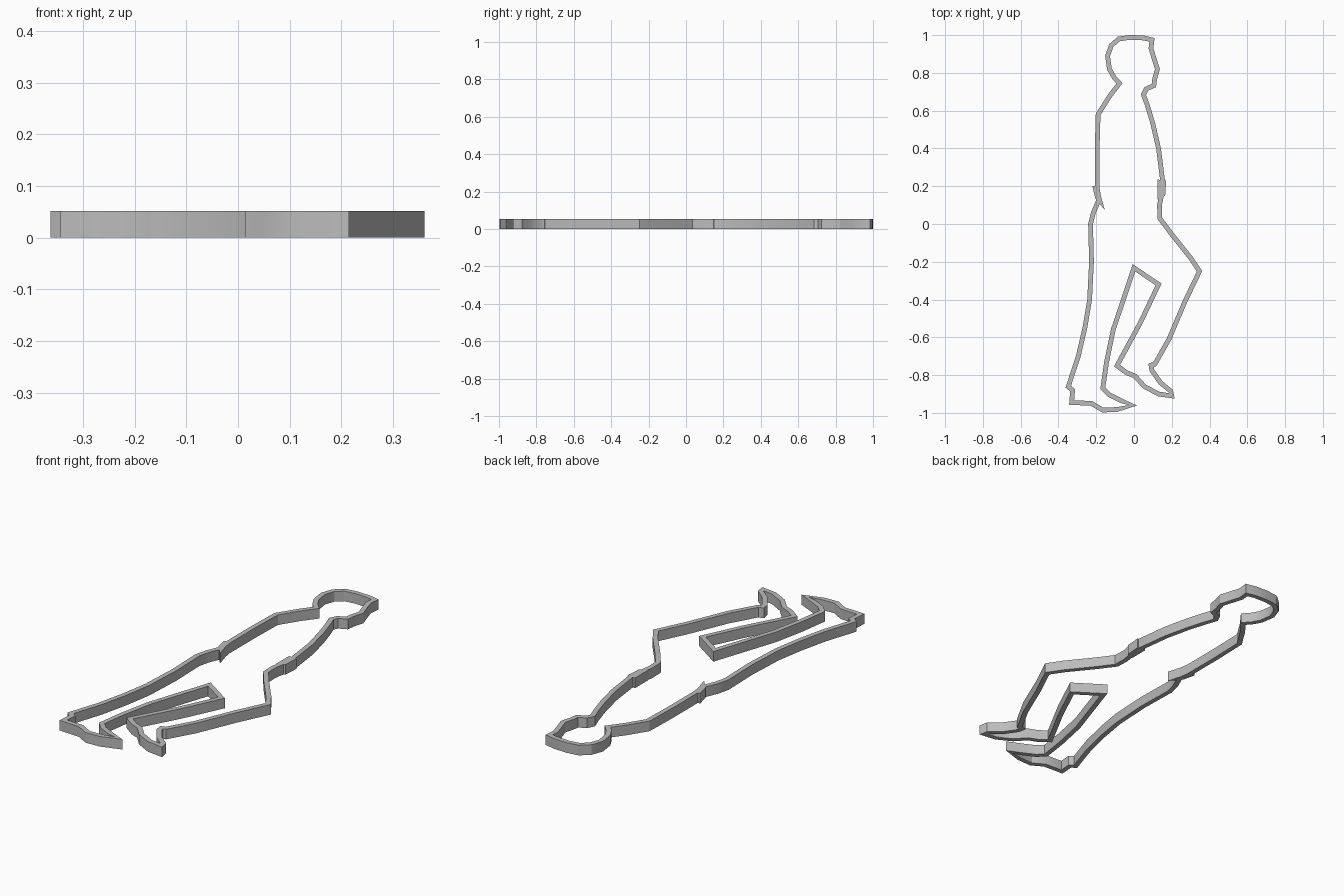
import bpy
import bmesh
from mathutils import Vector

HEIGHT = 0.052
WALL = 0.025

cube = bpy.data.objects.get("Cube")
if cube:
    bpy.data.objects.remove(cube, do_unlink=True)

grey = bpy.data.materials.new("plain grey")
grey.use_nodes = True
colour = (0.5, 0.5, 0.5, 1)
grey.diffuse_color = colour
grey.node_tree.nodes["Principled BSDF"].inputs["Base Color"].default_value = colour


def finish(name, bm):
    """Turn a bmesh into a named grey object with sharp edges kept."""
    bmesh.ops.recalc_face_normals(bm, faces=bm.faces)
    mesh = bpy.data.meshes.new(name)
    bm.to_mesh(mesh)
    bm.free()
    mesh.materials.append(grey)
    obj = bpy.data.objects.new(name, mesh)
    bpy.context.collection.objects.link(obj)
    bpy.ops.object.select_all(action='DESELECT')
    bpy.context.view_layer.objects.active = obj
    obj.select_set(True)
    bpy.ops.object.shade_smooth_by_angle(angle=0.5)
    return obj


def ribbon_wall(name, path):
    """Closed upright wall following a flat path, mitred at the corners."""
    points = [Vector(p) for p in path]
    bm = bmesh.new()
    rings = []
    for i, here in enumerate(points):
        before = (here - points[i - 1]).normalized()
        after = (points[(i + 1) % len(points)] - here).normalized()
        side_a = Vector((-before.y, before.x))
        side_b = Vector((-after.y, after.x))
        mitre = (side_a + side_b).normalized()
        reach = WALL / 2 / max(mitre.dot(side_a), 0.6)
        inner, outer = here + mitre * reach, here - mitre * reach
        rings.append([bm.verts.new((p.x, p.y, z)) for p, z in
                      ((inner, 0), (outer, 0), (outer, HEIGHT), (inner, HEIGHT))])
    for i, ring in enumerate(rings):
        following = rings[(i + 1) % len(rings)]
        for k in range(4):
            j = (k + 1) % 4
            bm.faces.new((ring[k], ring[j], following[j], following[k]))
    return finish(name, bm)


def prism(name, outline):
    """Solid flat plate standing as tall as the wall."""
    bm = bmesh.new()
    base = bm.faces.new([bm.verts.new((x, y, 0)) for x, y in outline])
    top = bmesh.ops.extrude_face_region(bm, geom=[base])["geom"]
    moved = [v for v in top if isinstance(v, bmesh.types.BMVert)]
    bmesh.ops.translate(bm, verts=moved, vec=(0, 0, HEIGHT))
    return finish(name, bm)


# Outline sections, running around the figure from the forehead
head_back = [(.095, .975), (.05, .985), (-.02, .988), (-.08, .98), (-.12, .945),
             (-.14, .89), (-.13, .82), (-.105, .775), (-.077, .745)]
back = [(-.13, .675), (-.19, .58), (-.195, .4), (-.195, .19), (-.185, .13),
        (-.215, .06), (-.23, 0)]
rear_leg = [(-.225, -.2), (-.235, -.4), (-.26, -.55), (-.295, -.7), (-.348, -.862)]
rear_foot = [(-.325, -.88), (-.33, -.945), (-.225, -.95), (-.165, -.985),
             (-.09, -.982), (-.005, -.96), (-.07, -.935), (-.13, -.905), (-.165, -.87)]
inner_legs = [(-.145, -.73), (-.11, -.56), (0, -.232), (.13, -.32),
              (.035, -.52), (-.09, -.75)]
front_foot = [(-.04, -.787), (.005, -.805), (.055, -.86), (.13, -.9), (.2, -.91),
              (.195, -.885), (.14, -.84), (.095, -.775), (.09, -.748), (.11, -.742)]
front_leg = [(.185, -.61), (.27, -.41), (.347, -.25), (.3, -.18), (.2, -.055),
             (.137, .03)]
chest = [(.135, .1), (.155, .2), (.13, .4), (.1, .53), (.07, .63), (.05, .685)]
face = [(.065, .715), (.105, .733), (.11, .77), (.124, .82), (.105, .88),
        (.09, .93)]

ribbon_wall("figure_outline", head_back + back + rear_leg + rear_foot + inner_legs
            + front_foot + front_leg + chest + face)

# Pointed overlaps where the jacket hem meets the trousers
prism("rear_hem_point", [(-.22, .2), (-.205, .135), (-.155, .075), (-.17, .13), (-.195, .2)])
prism("front_hem_point", [(.125, .235), (.125, .13), (.165, .15), (.17, .23)])
